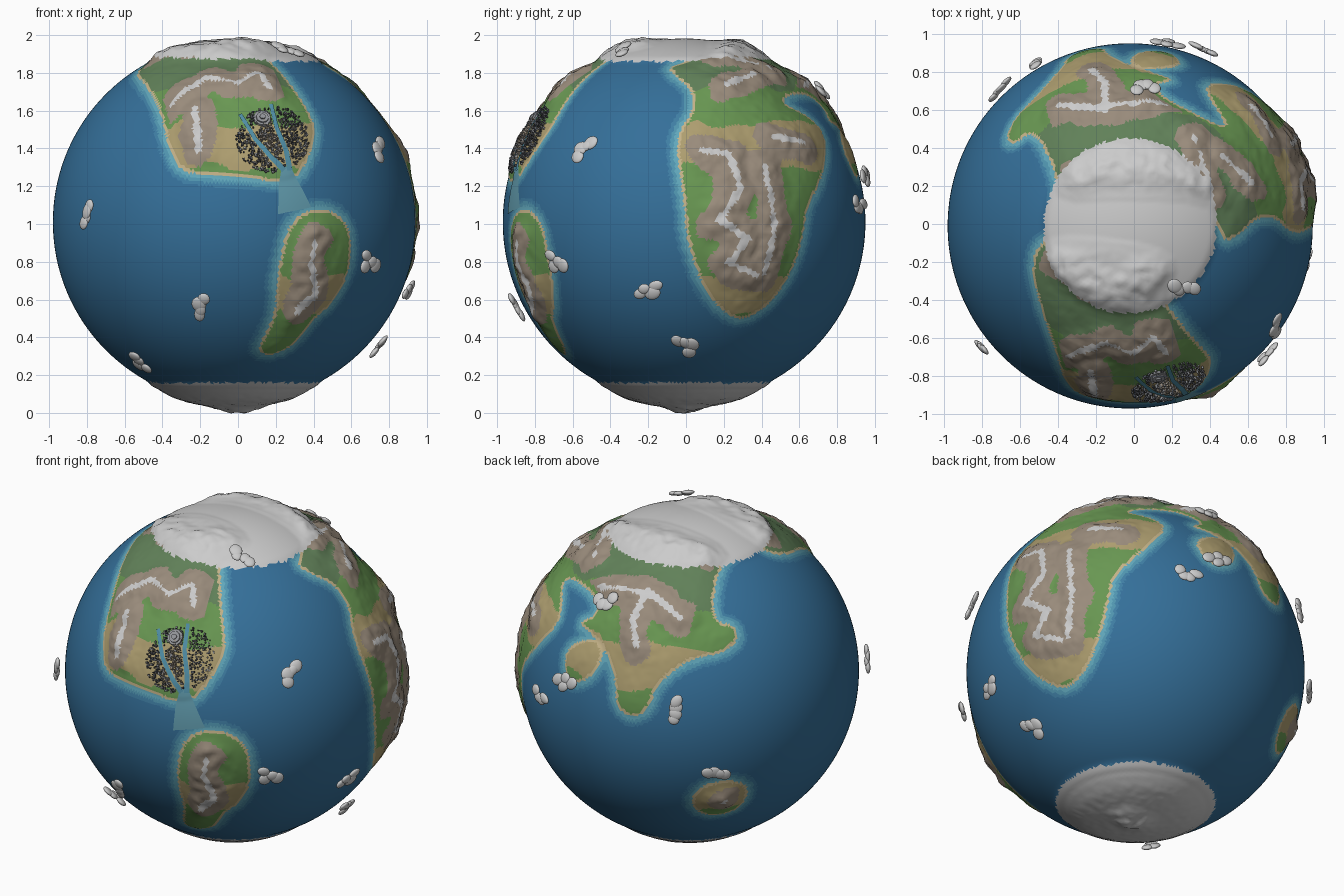
import bpy, bmesh, random
from math import sin, cos, radians, sqrt, pi
from mathutils import Vector, Matrix, noise, kdtree

if "Cube" in bpy.data.objects:
    bpy.data.objects.remove(bpy.data.objects["Cube"])

random.seed(4)
R, C = 0.96, Vector((-0.02, -0.01, 1.01))


def view(lon, elev, u0, v0, s=1.0, flip=1):
    """Turn 2D points seen from a direction into unit directions on the globe."""
    L, e = radians(lon), radians(elev)
    h = Vector((sin(L), -cos(L), 0))
    r, c = Vector((cos(L), sin(L), 0)), h * cos(e) + Vector((0, 0, sin(e)))
    up = Vector((0, 0, cos(e))) - h * sin(e)

    def f(*pts):
        out = []
        for u, v in pts:
            u, v = (u - u0) * s, (v - v0) * s * flip
            w = sqrt(max(0, R * R - u * u - v * v))
            out.append((r * u + up * v + c * w).normalized())
        return out
    return f


F = view(0, 0, -.02, 1.01)
S = view(90, 0, -.01, 1.01)
T = view(0, 90, -.02, -.01)
B = view(215, 25, 687, 667, 1 / 180, -1)

# Coast outlines
north_land = T((.1, -.1), (-.3, -.05), (-.48, -.08), (-.54, -.2), (-.5, -.4), (-.43, -.6)) + \
    F((-.4, 1.55), (-.37, 1.42), (-.31, 1.28), (-.15, 1.255), (.05, 1.245), (.2, 1.22), (.31, 1.24),
      (.38, 1.36), (.41, 1.5), (.37, 1.6), (.29, 1.72), (.2, 1.83)) + T((.15, -.4), (.25, -.2))
south_land = F((.4, 1.08), (.5, 1.07), (.58, 1.0), (.6, .88), (.58, .73), (.5, .58), (.4, .5), (.33, .4),
               (.25, .33), (.15, .3), (.1, .34), (.16, .45), (.2, .55), (.2, .7), (.23, .85), (.26, .97), (.32, 1.05))
east_land = T((-.4, .1)) + \
    B((716, 565), (710, 600), (715, 618), (732, 620), (737, 636), (720, 649), (690, 655), (668, 668), (652, 685),
      (645, 707), (628, 716), (612, 704), (611, 680), (606, 655), (590, 632), (572, 618)) + \
    S((.73, 1.61), (.65, 1.68), (.54, 1.68), (.51, 1.64), (.57, 1.61), (.66, 1.56), (.73, 1.48), (.74, 1.35),
      (.7, 1.2), (.64, 1.1), (.62, .95), (.58, .8), (.5, .65), (.42, .56), (.3, .49), (.2, .53), (.1, .65),
      (.04, .8), (0, .95), (-.01, 1.1), (-.03, 1.25), (-.05, 1.4), (-.03, 1.5), (.02, 1.57), (.04, 1.65),
      (.02, 1.72), (-.05, 1.77), (-.1, 1.83)) + T((.43, .02), (.35, .1), (0, .12))
isle_a = B((559, 667), (561, 645), (580, 634), (599, 638), (597, 658), (583, 677), (565, 680))
isle_b = B((686, 800), (700, 783), (725, 778), (745, 782), (746, 797), (730, 812), (700, 815))
south_pole = [Vector((.42 * cos(a * pi / 8), .42 * sin(a * pi / 8), -.91)).normalized() for a in range(16)]

# Mountain ranges
ridges = [F((-.36, 1.6), (-.28, 1.68), (-.15, 1.75), (0, 1.72), (.1, 1.78), (.16, 1.7)), F((-.22, 1.6), (-.2, 1.38)),
          F((.4, .92), (.37, .8), (.4, .65), (.3, .55)),
          S((.08, 1.38), (.22, 1.36), (.28, 1.18), (.17, 1.02), (.32, .93), (.22, .8), (.36, .74)),
          S((.4, 1.3), (.45, 1.0), (.4, .75)), S((.45, 1.45), (.6, 1.42)), S((.15, 1.86), (.3, 1.84), (.45, 1.79)),
          T((-.38, .6), (-.15, .58), (-.15, .72), (-.22, .78)), T((-.1, .6), (.2, .62)), T((.45, .35), (.6, .2)),
          T((-.33, .22), (-.1, .3), (.2, .27), (.35, .18)), T((-.38, -.2), (-.25, -.3), (-.1, -.35), (.1, -.25)),
          B((718, 797), (722, 796)), [Vector((0, 0, -1)), Vector((.05, 0, -1)).normalized()]]


def chaikin(p):
    out = []
    for a, b in zip(p, p[1:] + p[:1]):
        out += [a.lerp(b, .25).normalized(), a.lerp(b, .75).normalized()]
    return out


def tree(lines, closed):
    pts = []
    for l in lines:
        for a, b in zip(l, l[1:] + (l[:1] if closed else [])):
            n = int((b - a).length / .008) + 1
            pts += [a.lerp(b, i / n).normalized() for i in range(n + 1)]
    kd = kdtree.KDTree(len(pts))
    for i, p in enumerate(pts):
        kd.insert(p, i)
    kd.balance()
    return kd


lands = []
for outline in (north_land, south_land, east_land, isle_a, isle_b, south_pole):
    o = chaikin(outline)
    c = sum(o, Vector()).normalized()
    a = c.orthogonal().normalized()
    b = c.cross(a)
    flat = [(p.dot(a) * 2 / (1 + p.dot(c)), p.dot(b) * 2 / (1 + p.dot(c))) for p in o]
    lands.append((o, c, a, b, list(zip(flat, flat[1:] + flat[:1])), min(p.dot(c) for p in o) - .02))
coast_tree = tree([l[0] for l in lands], True)
ridge_tree = tree(ridges, False)


def smooth(t):
    t = min(1, max(0, t))
    return t * t * (3 - 2 * t)


def is_land(p):
    for o, c, a, b, edges, reach in lands:
        d = p.dot(c)
        if d < reach:
            continue
        x, y, hit = p.dot(a) * 2 / (1 + d), p.dot(b) * 2 / (1 + d), False
        for (x1, y1), (x2, y2) in edges:
            if (y1 > y) != (y2 > y) and x < x1 + (y - y1) * (x2 - x1) / (y2 - y1):
                hit = not hit
        if hit:
            return True
    return False


def terrain(p):
    """Signed coast distance, ridge distance and height."""
    d = coast_tree.find(p)[2]
    rd = ridge_tree.find(p)[2]
    h = 0
    if is_land(p):
        inner = smooth(d / .12)
        peak = 1 - smooth(rd / .16)
        h = .004 * smooth(d / .02) + .009 * inner + inner * peak * (.023 + .013 * noise.noise(p * 14))
        h += inner * (.003 + .006 * peak) * noise.noise(p * 30)
    else:
        d = -d
    if abs(p.z) > .87:
        h += .012 * smooth((abs(p.z) - .87) / .03)
    return d, rd, h


def mat(name, *rgb):
    m = bpy.data.materials.new(name)
    m.diffuse_color = (*rgb, 1)
    m.use_nodes = True
    m.node_tree.nodes["Principled BSDF"].inputs["Base Color"].default_value = m.diffuse_color
    return m


mats = [mat("deep_sea", .035, .16, .32), mat("mid_sea", .05, .21, .37), mat("shelf_sea", .08, .30, .43),
        mat("shallow_sea", .12, .39, .50), mat("sand", .56, .45, .25), mat("meadow", .14, .31, .085),
        mat("forest", .12, .22, .10), mat("dry_plain", .42, .34, .16), mat("rock", .32, .26, .20),
        mat("snow", .8, .8, .8)]


def make(name, bm, materials, shade=True):
    me = bpy.data.meshes.new(name)
    for f in bm.faces:
        f.smooth = shade
    bm.to_mesh(me)
    bm.free()
    for m in materials:
        me.materials.append(m)
    ob = bpy.data.objects.new(name, me)
    bpy.context.collection.objects.link(ob)
    return ob


# Globe with terrain
bm = bmesh.new()
bmesh.ops.create_icosphere(bm, subdivisions=7, radius=1)
info = {}
for v in bm.verts:
    p = v.co.normalized()
    d, rd, h = terrain(p)
    info[v.index] = (d, rd, p.z)
    v.co = C + p * (R + h)
bm.verts.index_update()
for f in bm.faces:
    d, rd, z = (sum(info[v.index][i] for v in f.verts) / 3 for i in range(3))
    q = (f.calc_center_median() - C).normalized()
    n = noise.noise(q * 7)
    lat = z + .05 * n
    if abs(z) > .882 + .008 * noise.noise(q * 40):
        k = 9
    elif d < 0:
        k = 3 if d > -.022 else 2 if d > -.042 else 1 if d > -.062 else 0
    elif d < .016:
        k = 4
    elif rd < .017 + .014 * noise.noise(q * 13) and d > .06:
        k = 9
    elif rd < .1 + .05 * n and d > .04:
        k = 8
    else:
        k = 6 if lat > .72 else 5 if lat > .53 else 7 if lat > .3 else 5 if lat > -.3 else 7 if lat > -.5 else 5
    f.material_index = k
make("globe", bm, mats)


def ground(p, lift=0):
    return C + p * (R + terrain(p)[2] + lift)


# Rivers and the river mouth fan
def ribbon(name, pts, w0, w1, lift, m):
    bm = bmesh.new()
    rows, n = [], 8
    path = [a.lerp(b, i / n).normalized() for a, b in zip(pts, pts[1:]) for i in range(n)] + [pts[-1]]
    for i, p in enumerate(path):
        t = path[min(i + 1, len(path) - 1)] - path[max(i - 1, 0)]
        side = t.cross(p).normalized() * (w0 + (w1 - w0) * i / (len(path) - 1))
        rows.append([bm.verts.new(ground((p + side * s).normalized(), lift)) for s in (-1, -.5, 0, .5, 1)])
    for a, b in zip(rows, rows[1:]):
        for j in range(4):
            bm.faces.new((a[j], b[j], b[j + 1], a[j + 1]))
    bmesh.ops.recalc_face_normals(bm, faces=bm.faces)
    if sum((f.normal.dot(f.calc_center_median() - C) for f in bm.faces)) < 0:
        bmesh.ops.reverse_faces(bm, faces=bm.faces)
    make(name, bm, [m])


river_m = mat("river_water", .08, .27, .38)
rivers = [F((.01, 1.57), (.09, 1.44), (.17, 1.35), (.24, 1.28)), F((.17, 1.62), (.2, 1.5), (.25, 1.38), (.27, 1.28))]
for i, r in enumerate(rivers):
    ribbon(f"river_{i + 1}", r, .011, .016, .007, river_m)
ribbon("river_mouth", F((.25, 1.3), (.27, 1.2), (.30, 1.07)), .025, .10, .003, mat("delta_water", .12, .33, .42))
river_tree = tree(rivers, False)


# City blocks beside the rivers
def stand(p, lift=0):
    return Matrix.Translation(ground(p, lift)) @ p.to_track_quat('Z', 'Y').to_matrix().to_4x4()


bm = bmesh.new()
count = 0
while count < 650:
    a, r = random.uniform(0, 2 * pi), random.random() ** .6
    x, z = .18 + .19 * r * cos(a), 1.44 + .17 * r * sin(a)
    p = F((x, z))[0]
    if river_tree.find(p)[2] < .02 or not is_land(p):
        continue
    w, h = random.uniform(.005, .010), random.uniform(.008, .022) * (1.2 - .6 * r)
    m = stand(p, h / 2) @ Matrix.Rotation(random.choice((0, .4)), 4, 'Z') @ Matrix.Diagonal((w, w * random.uniform(.7, 1.3), h + .004, 1))
    new = bmesh.ops.create_cube(bm, size=1, matrix=m)["verts"]
    k = random.choice((0, 0, 1))
    if abs(x - .17) < .06 and r < .7:
        k = random.choice((1, 2))
    for f in {f for v in new for f in v.link_faces}:
        f.material_index = k
    count += 1
stone = mat("pale_stone", .3, .31, .33)
make("city_blocks", bm, [mat("dark_stone", .09, .095, .11), stone, mat("warm_stone", .33, .28, .22)], False)

# Round plaza at the head of the city
bm = bmesh.new()
hub = F((.125, 1.55))[0]
for r, h in ((.048, .012), (.034, .02), (.016, .028)):
    bmesh.ops.create_cone(bm, cap_ends=True, segments=24, radius1=r, radius2=r * .95, depth=h, matrix=stand(hub, h / 2))
make("city_plaza", bm, [stone], False)

# Clouds: clusters of flattened puffs
cloud_m = mat("cloud", .8, .8, .8)
spots = [(-.8, -.65, 1.05), (-.18, -.9, .56), (-.52, -.47, .27), (.76, -.54, 1.39), (.7, -.69, .79), (.9, -.2, .65),
         (.75, 0, .36), (.06, .73, 1.72), (.27, -.34, 1.94), (.37, .92, 1.11), (.18, .95, 1.26), (-.51, .84, 1.22),
         (-.7, .71, .81)]
for i, s in enumerate(spots):
    p = (Vector(s) - C).normalized()
    base = Matrix.Translation(C + p * 1.01) @ p.to_track_quat('Z', 'Y').to_matrix().to_4x4()
    bm = bmesh.new()
    spin = random.uniform(0, pi)
    for j in range(4):
        x, y = (j - 1.5) * .032, random.uniform(-.03, .03)
        m = base @ Matrix.Rotation(spin, 4, 'Z') @ Matrix.Translation((x, y, random.uniform(-.004, .004))) \
            @ Matrix.Diagonal((random.uniform(.032, .046), random.uniform(.028, .04), .014, 1))
        bmesh.ops.create_uvsphere(bm, u_segments=16, v_segments=10, radius=1, matrix=m)
    make(f"cloud_{i + 1}", bm, [cloud_m])
